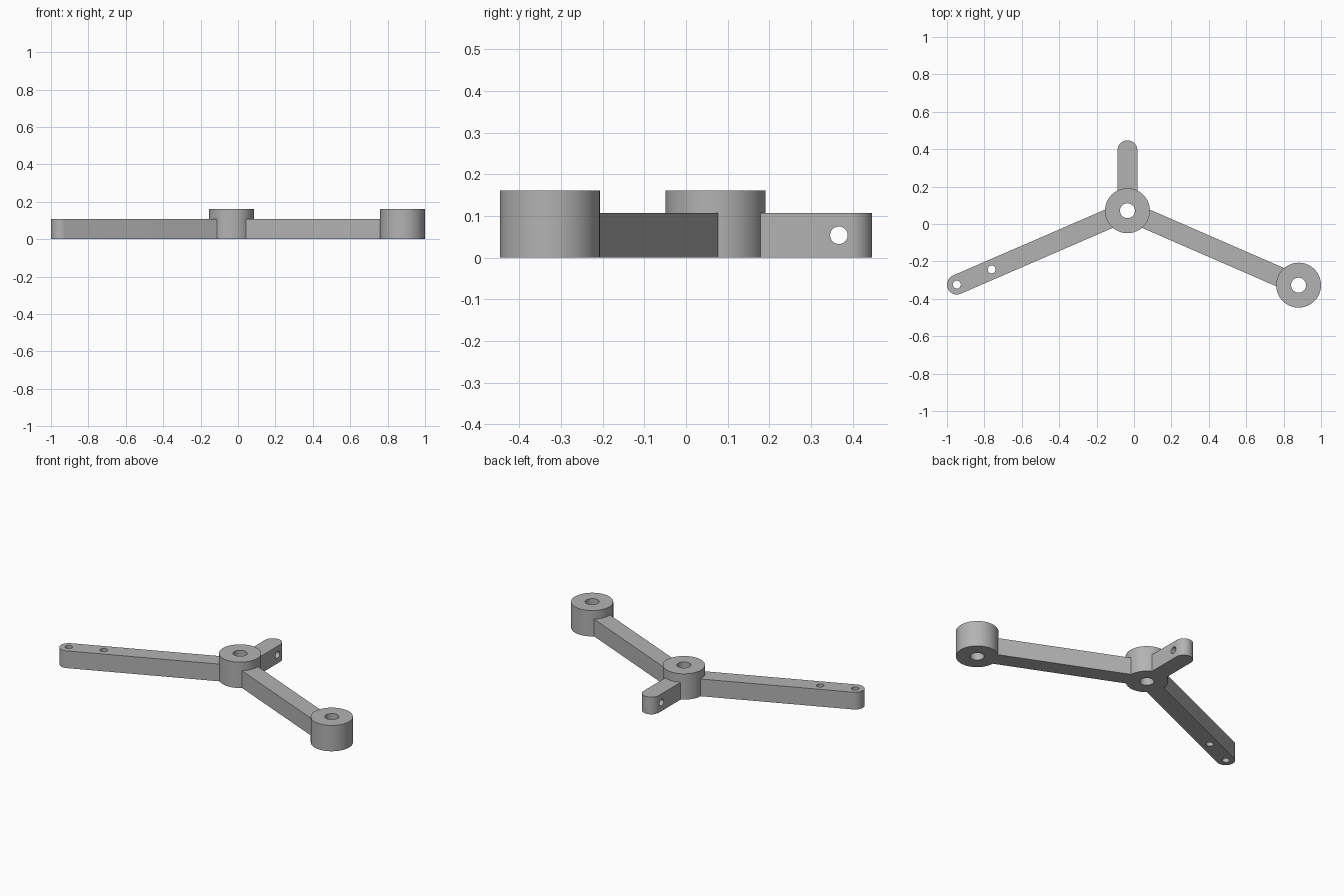
import bpy, bmesh, math
from mathutils import Vector, Matrix

cube = bpy.data.objects.get("Cube")
if cube:
    bpy.data.objects.remove(cube, do_unlink=True)

HUB = Vector((-0.035, 0.071, 0))
BOSS = Vector((0.88, -0.327, 0))
TIP = Vector((-0.947, -0.324, 0))
TAB = Vector((-0.035, 0.394, 0))
BOSS_R, BOSS_H, BORE_R = 0.12, 0.162, 0.04
ARM_R, ARM_H, PIN_R = 0.053, 0.108, 0.021

grey = bpy.data.materials.new("plain grey")
grey.use_nodes = True
COLOUR = (0.45, 0.45, 0.45, 1)
grey.diffuse_color = COLOUR
grey.node_tree.nodes["Principled BSDF"].inputs["Base Color"].default_value = COLOUR


def finish(name, bm):
    bmesh.ops.recalc_face_normals(bm, faces=bm.faces)
    mesh = bpy.data.meshes.new(name)
    bm.to_mesh(mesh)
    bm.free()
    mesh.materials.append(grey)
    obj = bpy.data.objects.new(name, mesh)
    bpy.context.collection.objects.link(obj)
    return obj


def cylinder(name, centre, radius, height, turn=Matrix()):
    bm = bmesh.new()
    bmesh.ops.create_cone(bm, cap_ends=True, segments=64, radius1=radius,
                          radius2=radius, depth=height,
                          matrix=Matrix.Translation(centre) @ turn)
    return finish(name, bm)


def upright(name, base, radius, height):
    return cylinder(name, base + Vector((0, 0, height / 2)), radius, height)


def arm(name, start, end, rounded):
    """Flat bar from start to end, with an optional half-round tip."""
    along = (end - start).normalized()
    side = Vector((-along.y, along.x, 0))
    points = [start + side * ARM_R, start - side * ARM_R]
    steps = 32 if rounded else 1
    for i in range(steps + 1):
        a = math.pi * i / steps
        points.append(end - side * ARM_R * math.cos(a)
                      + along * ARM_R * math.sin(a))
    bm = bmesh.new()
    face = bm.faces.new([bm.verts.new(p) for p in points])
    top = bmesh.ops.extrude_face_region(bm, geom=[face])["geom"]
    bmesh.ops.translate(bm, vec=(0, 0, ARM_H),
                        verts=[v for v in top if isinstance(v, bmesh.types.BMVert)])
    return finish(name, bm)


def combine(body, others, operation):
    bpy.context.view_layer.objects.active = body
    for other in others:
        other.hide_render = True
        mod = body.modifiers.new(operation.lower(), "BOOLEAN")
        mod.operation, mod.solver, mod.object = operation, "EXACT", other
        bpy.ops.object.modifier_apply(modifier=mod.name)
        bpy.data.objects.remove(other, do_unlink=True)


# Hub, end boss and three arms fused into one bracket
bracket = upright("three_arm_bracket", HUB, BOSS_R, BOSS_H)
combine(bracket, [
    arm("boss_arm", HUB, BOSS, False),
    upright("end_boss", BOSS, BOSS_R, BOSS_H),
    arm("long_arm", HUB, TIP, True),
    arm("short_arm", HUB, TAB, True),
], "UNION")

# Bores, pin holes and the cross hole through the short arm
drills = [upright("drill", p - Vector((0, 0, 0.1)), r, 0.4) for p, r in (
    (HUB, BORE_R), (BOSS, BORE_R), (TIP, PIN_R),
    (Vector((-0.761, -0.243, 0)), PIN_R))]
drills.append(cylinder("cross_drill", Vector((HUB.x, 0.367, ARM_H / 2)), PIN_R,
                       0.4, Matrix.Rotation(math.pi / 2, 4, "Y")))
combine(bracket, drills, "DIFFERENCE")

bpy.ops.object.select_all(action="DESELECT")
bracket.select_set(True)
bpy.context.view_layer.objects.active = bracket
bpy.ops.object.shade_smooth_by_angle(angle=math.radians(30))
